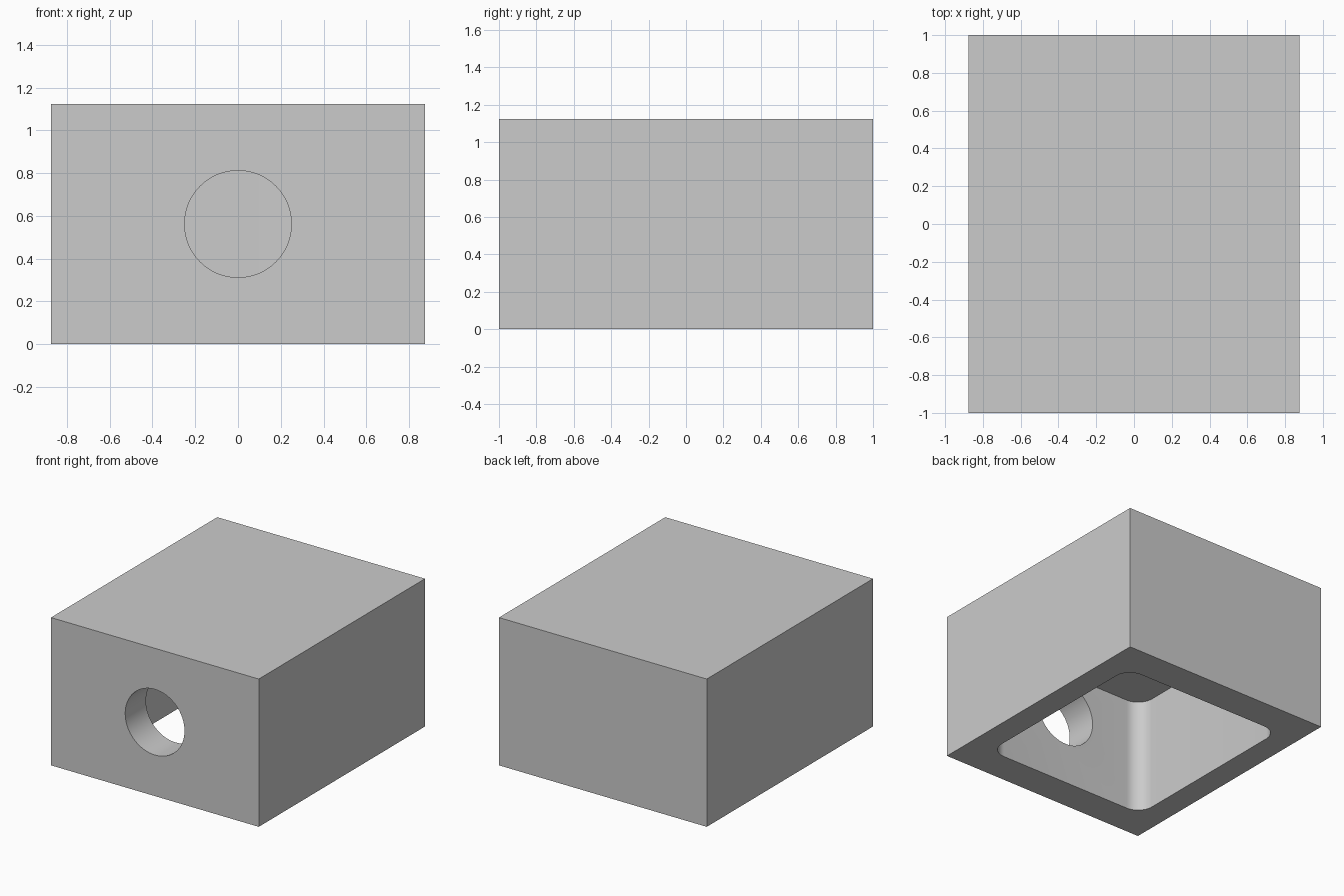
import bpy, bmesh, math
from mathutils import Matrix, Vector

if "Cube" in bpy.data.objects:
    bpy.data.objects.remove(bpy.data.objects["Cube"], do_unlink=True)

WIDTH, DEPTH, HEIGHT = 1.75, 2.0, 1.125
SIDE_WALL, END_WALL, ROOF = 0.1875, 0.25, 0.25
CORNER_RADIUS, HOLE_RADIUS = 0.125, 0.25

# Single grey material
grey = bpy.data.materials.new("light grey")
grey.use_nodes = True
colour = (0.6, 0.6, 0.6, 1)
grey.diffuse_color = colour
grey.node_tree.nodes["Principled BSDF"].inputs["Base Color"].default_value = colour


def make_object(name, bm):
    mesh = bpy.data.meshes.new(name)
    bmesh.ops.recalc_face_normals(bm, faces=bm.faces)
    bm.to_mesh(mesh)
    bm.free()
    obj = bpy.data.objects.new(name, mesh)
    bpy.context.collection.objects.link(obj)
    mesh.materials.append(grey)
    return obj


def box(name, size, bottom, radius=0):
    """Box on a given height, with optional rounded upright edges."""
    bm = bmesh.new()
    place = Matrix.Translation((0, 0, bottom + size[2] / 2))
    bmesh.ops.create_cube(bm, size=1, matrix=place @ Matrix.Diagonal((*size, 1)))
    if radius:
        upright = [e for e in bm.edges
                   if abs(e.verts[0].co.z - e.verts[1].co.z) > size[2] / 2]
        bmesh.ops.bevel(bm, geom=upright, offset=radius, segments=12,
                        profile=0.5, affect='EDGES')
    return make_object(name, bm)


def cylinder_along_y(name, radius, length, centre):
    bm = bmesh.new()
    place = Matrix.Translation(Vector(centre)) @ Matrix.Rotation(math.pi / 2, 4, 'X')
    bmesh.ops.create_cone(bm, cap_ends=True, segments=64, radius1=radius,
                          radius2=radius, depth=length, matrix=place)
    return make_object(name, bm)


def cut(target, cutter):
    mod = target.modifiers.new("cut", 'BOOLEAN')
    mod.operation, mod.solver, mod.object = 'DIFFERENCE', 'EXACT', cutter
    bpy.context.view_layer.objects.active = target
    bpy.ops.object.modifier_apply(modifier=mod.name)
    bpy.data.objects.remove(cutter, do_unlink=True)


# Outer block
housing = box("housing", (WIDTH, DEPTH, HEIGHT), 0)

# Rounded cavity, open underneath
overlap = 0.1
cut(housing, box("cavity_cutter",
                 (WIDTH - 2 * SIDE_WALL, DEPTH - 2 * END_WALL, HEIGHT - ROOF + overlap),
                 -overlap, CORNER_RADIUS))

# Round hole through the front wall
cut(housing, cylinder_along_y("hole_cutter", HOLE_RADIUS, 2 * END_WALL + overlap,
                              (0, -DEPTH / 2, HEIGHT / 2)))

# Smooth curved walls, keep the corners crisp
bpy.ops.object.select_all(action='DESELECT')
housing.select_set(True)
bpy.context.view_layer.objects.active = housing
bpy.ops.object.shade_smooth_by_angle(angle=math.radians(30))
